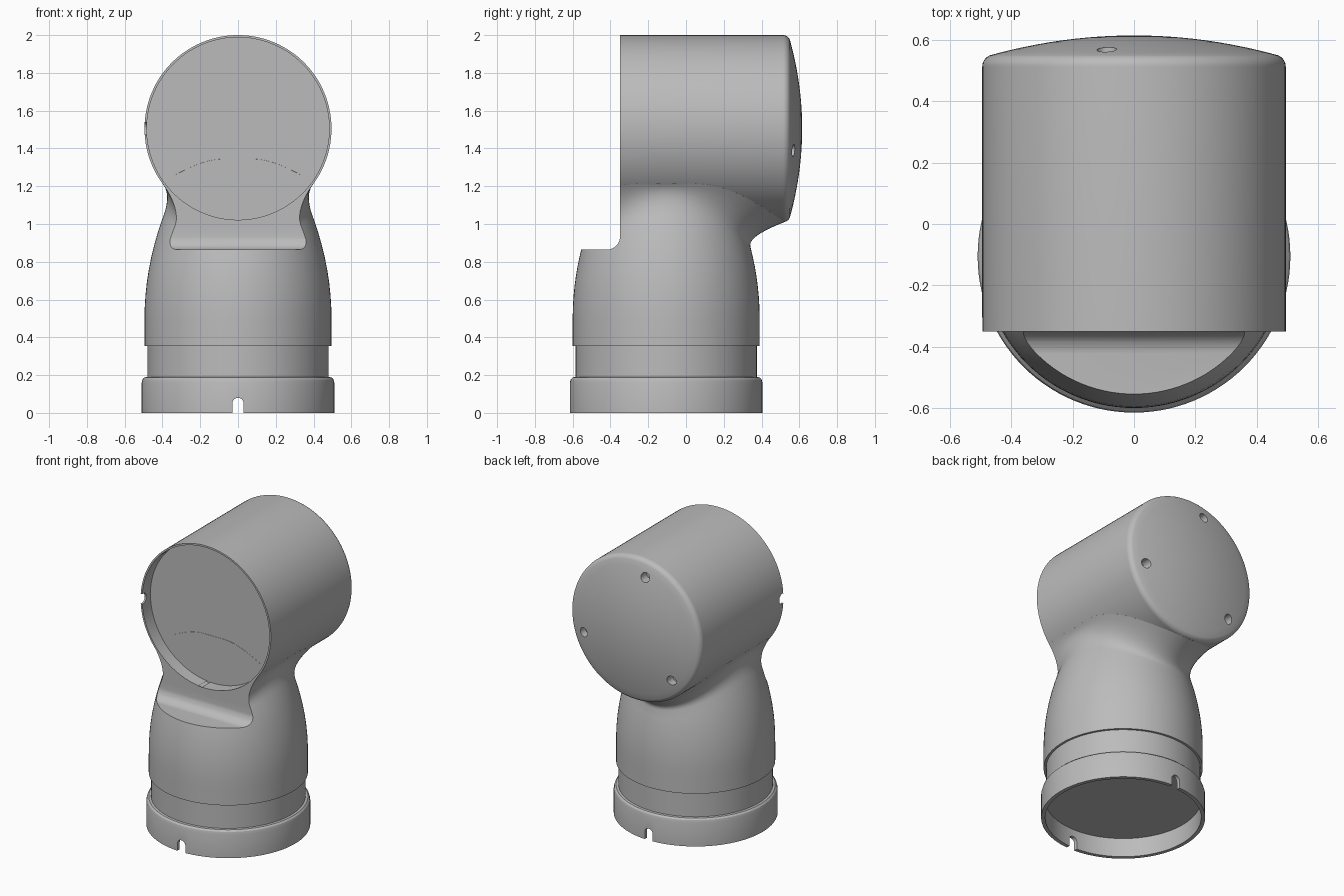
import bpy, bmesh, math
from mathutils import Vector

cube = bpy.data.objects.get("Cube")
if cube:
    bpy.data.objects.remove(cube, do_unlink=True)

SEG = 112
BODY_Y = -0.105          # vertical axis of the body
HEAD_Z, HEAD_R = 1.505, 0.495
FRONT = -0.35            # front plane of the head

mat = bpy.data.materials.new("plain grey")
mat.use_nodes = True
grey = (0.5, 0.5, 0.5, 1)
mat.diffuse_color = grey
mat.node_tree.nodes["Principled BSDF"].inputs["Base Color"].default_value = grey


def finish(bm, name):
    bmesh.ops.remove_doubles(bm, verts=bm.verts, dist=1e-5)
    bmesh.ops.recalc_face_normals(bm, faces=bm.faces)
    mesh = bpy.data.meshes.new(name)
    bm.to_mesh(mesh)
    bm.free()
    mesh.materials.append(mat)
    obj = bpy.data.objects.new(name, mesh)
    bpy.context.collection.objects.link(obj)
    return obj


def revolve(name, profile, place):
    """profile(angle) gives (radius, height) pairs; place turns them into points."""
    bm = bmesh.new()
    rows = []
    for i in range(SEG):
        a = 2 * math.pi * i / SEG
        rows.append([bm.verts.new(place(r * math.cos(a), r * math.sin(a), h))
                     for r, h in profile(a)])
    for i in range(SEG):
        p, q = rows[i], rows[(i + 1) % SEG]
        for j in range(len(p) - 1):
            bm.faces.new((p[j], p[j + 1], q[j + 1], q[j]))
    return finish(bm, name)


def prism(name, points, axis, lo, hi):
    """Extrude a 2D outline along x or y; the outline is (y, z) or (x, z)."""
    bm = bmesh.new()
    put = (lambda u, v, w: (w, u, v)) if axis == "x" else (lambda u, v, w: (u, w, v))
    face = bm.faces.new([bm.verts.new(put(u, v, lo)) for u, v in points])
    ext = bmesh.ops.extrude_face_region(bm, geom=[face])
    move = Vector(put(0, 0, hi - lo))
    bmesh.ops.translate(bm, vec=move,
                        verts=[v for v in ext["geom"] if isinstance(v, bmesh.types.BMVert)])
    return finish(bm, name)


def arc(cx, cy, r, a0, a1, n):
    return [(cx + r * math.cos(math.radians(a0 + (a1 - a0) * k / n)),
             cy + r * math.sin(math.radians(a0 + (a1 - a0) * k / n))) for k in range(n + 1)]


def circle(cx, cy, r, n):
    return arc(cx, cy, r, 0, 360, n)[:-1]


def cut(obj, cutter):
    cutter.hide_render = True
    mod = obj.modifiers.new("cut", "BOOLEAN")
    mod.operation, mod.solver, mod.object = "DIFFERENCE", "EXACT", cutter
    bpy.context.view_layer.objects.active = obj
    bpy.ops.object.modifier_apply(modifier=mod.name)
    bpy.data.objects.remove(cutter, do_unlink=True)


def smooth(obj):
    bpy.ops.object.select_all(action="DESELECT")
    obj.select_set(True)
    bpy.context.view_layer.objects.active = obj
    bpy.ops.object.shade_smooth_by_angle(angle=math.radians(28))


# Body: base ring, collar and tapering neck that flares into the head
def neck_radius(z):
    return 0.495 - 0.34 * max(0, z - 0.5) ** 2


def head_underside(x):
    return HEAD_Z - math.sqrt(max(0, HEAD_R ** 2 - x * x))


def body_profile(a):
    c, s2 = math.cos(a), math.sin(a) ** 2
    lo, hi = 0.8, 1.3
    for _ in range(30):
        mid = (lo + hi) / 2
        if mid < head_underside(neck_radius(mid) * c):
            lo = mid
        else:
            hi = mid
    start, ctrl = lo - 0.13, lo - 0.075 * s2
    end_r = neck_radius(lo) + 0.05 + 0.17 * s2
    end_z = head_underside(end_r * c)
    pts = [(0, 0.13), (0.485, 0.13), (0.485, 0), (0.51, 0), (0.51, 0.16),
           (0.505, 0.178), (0.495, 0.188), (0.48, 0.19), (0.48, 0.355), (0.495, 0.355)]
    for k in range(1, 11):
        z = 0.355 + (start - 0.355) * k / 10
        pts.append((neck_radius(z), z))
    for k in range(1, 11):
        t = k / 10
        u = 1 - t
        pts.append((u * u * neck_radius(start) + 2 * u * t * neck_radius(ctrl) + t * t * end_r,
                    u * u * start + 2 * u * t * ctrl + t * t * end_z))
    return pts + [(end_r, end_z + 0.012), (0, 1.45)]


body = revolve("body", body_profile, lambda u, v, h: (u, BODY_Y + v, h))

# Front ledge with a rounded inner corner
ledge = [(-0.9, 0.865)] + arc(FRONT - 0.07, 0.935, 0.071, -90, 0, 8)
ledge += [(FRONT + 0.001, 1.6), (-0.9, 1.6)]
cut(body, prism("ledge_cutter", ledge, "x", -0.9, 0.9))
cut(body, prism("face_cutter", circle(0, HEAD_Z, 0.489, SEG), "y", -0.6, -0.261))

# Round-topped notches at the front and back of the base ring
notch = [(0.03, -0.1)] + arc(0, 0.05, 0.03, 0, 180, 12) + [(-0.03, -0.1)]
cut(body, prism("notch_cutter", notch, "y", -0.9, 0.9))
smooth(body)

# Head: horizontal drum with a rounded edge and a shallow domed back
head_pts = [(0, FRONT), (HEAD_R, FRONT)] + arc(0.455, 0.513, 0.04, 0, 68, 7)
rim_r, rim_y = head_pts[-1]
for k in range(1, 13):
    r = rim_r * (1 - k / 12)
    head_pts.append((r, 0.615 - (0.615 - rim_y) * (r / rim_r) ** 2))
head = revolve("head", lambda a: head_pts, lambda u, v, h: (u, h, HEAD_Z + v))

# Recessed front face, side slot in the rim and three screw holes in the back
cut(head, prism("recess_cutter", circle(0, HEAD_Z, 0.483, SEG), "y", -0.6, -0.26))
cut(head, prism("slot_cutter", circle(FRONT + 0.01, HEAD_Z, 0.035, 20), "x", -0.6, -0.44))
for k in range(3):
    a = math.radians(103 + 120 * k)
    hole = circle(0.395 * math.cos(a), HEAD_Z + 0.395 * math.sin(a), 0.032, 20)
    cut(head, prism("hole_cutter", hole, "y", 0.51, 0.8))
smooth(head)
